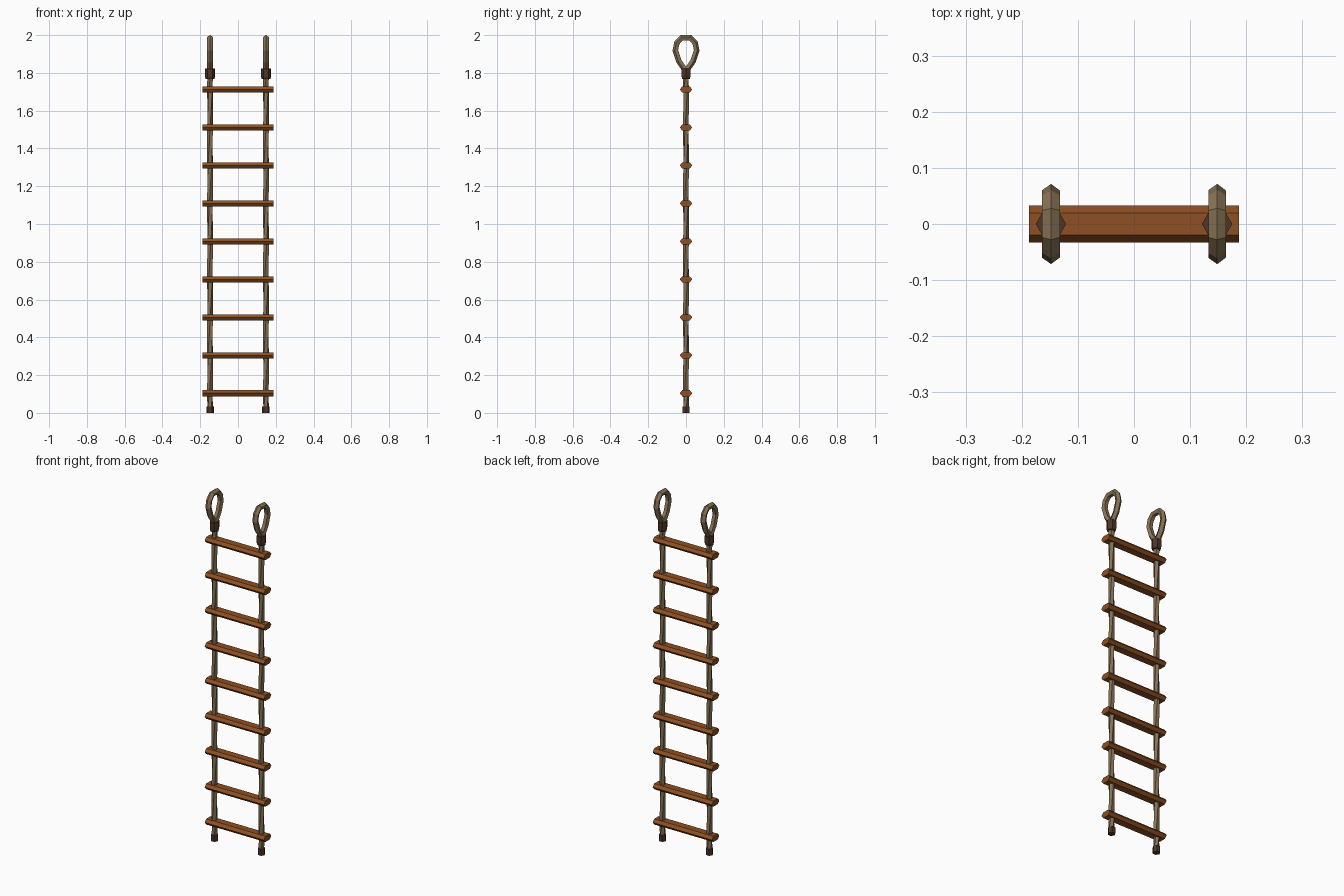
import bpy, bmesh, math
from mathutils import Vector

cube = bpy.data.objects.get("Cube")
if cube:
    bpy.data.objects.remove(cube, do_unlink=True)


def material(name, rgb):
    m = bpy.data.materials.new(name)
    m.use_nodes = True
    m.diffuse_color = (*rgb, 1)
    m.node_tree.nodes["Principled BSDF"].inputs["Base Color"].default_value = (*rgb, 1)
    return m


ROPE = material("rope_tan", (0.24, 0.17, 0.09))
WOOD = material("rung_wood", (0.27, 0.08, 0.016))
WRAP = material("dark_binding", (0.075, 0.036, 0.02))


def loft(name, rings, mat, closed=False):
    """Skin a list of equal-length rings with flat faces."""
    bm = bmesh.new()
    loops = [[bm.verts.new(p) for p in ring] for ring in rings]
    n = len(loops[0])
    pairs = list(zip(loops, loops[1:]))
    if closed:
        pairs.append((loops[-1], loops[0]))
    else:
        bm.faces.new(loops[0])
        bm.faces.new(loops[-1])
    for a, b in pairs:
        for i in range(n):
            j = (i + 1) % n
            bm.faces.new((a[i], a[j], b[j], b[i]))
    bmesh.ops.recalc_face_normals(bm, faces=bm.faces)
    mesh = bpy.data.meshes.new(name)
    bm.to_mesh(mesh)
    bm.free()
    mesh.materials.append(mat)
    obj = bpy.data.objects.new(name, mesh)
    bpy.context.collection.objects.link(obj)
    return obj


def ring(x, z, radius, sides, turn=0.0):
    angles = [turn + math.tau * i / sides for i in range(sides)]
    return [(x + radius * math.cos(a), radius * math.sin(a), z) for a in angles]


RUNGS, FIRST, STEP = 9, 0.104, 0.201
SIDE_X = 0.148

# Rungs: flattened six-sided bars
section = [(-0.033, 0), (-0.02, 0.016), (0.02, 0.016),
           (0.033, 0), (0.02, -0.016), (-0.02, -0.016)]
for k in range(RUNGS):
    z = FIRST + k * STEP
    loft(f"rung_{k + 1}", [[(x, y, z + h) for y, h in section]
                           for x in (-0.187, 0.187)], WOOD)

# Right half of the hanging loop, from the binding up to the crown
half_loop = [(0.008, 1.822), (0.036, 1.862), (0.055, 1.92), (0.047, 1.958), (0.022, 1.985)]
loop_path = half_loop + [(-y, z) for y, z in reversed(half_loop)]

for side, sx in (("left", 1), ("right", -1)):
    x = sx * SIDE_X

    # Twisted rope, turning a little between rungs
    heights = [0.02] + [FIRST + k * STEP for k in range(RUNGS)] + [1.79]
    loft(f"{side}_rope", [ring(x, z, 0.0165, 5, 0.75 * i)
                          for i, z in enumerate(heights)], ROPE)

    # Bindings at the foot and below the loop
    loft(f"{side}_foot_binding", [ring(x, 0, 0.02, 6), ring(x, 0.035, 0.02, 6)], WRAP)
    loft(f"{side}_loop_binding", [ring(x, z, r, 6) for z, r in
                                  ((1.768, 0.023), (1.782, 0.027), (1.822, 0.027))], WRAP)

    # Hanging loop: five-sided tube around the teardrop path
    rings = []
    count = len(loop_path)
    for i, (y, z) in enumerate(loop_path):
        before, after = loop_path[i - 1], loop_path[(i + 1) % count]
        tangent = Vector((0, after[0] - before[0], after[1] - before[1])).normalized()
        across = Vector((1, 0, 0))
        out = tangent.cross(across)
        angles = [0.3 + math.tau * s / 5 for s in range(5)]
        rings.append([Vector((x, y, z)) + 0.0165 * (across * math.cos(a) + out * math.sin(a))
                      for a in angles])
    loft(f"{side}_hanging_loop", rings, ROPE, closed=True)
